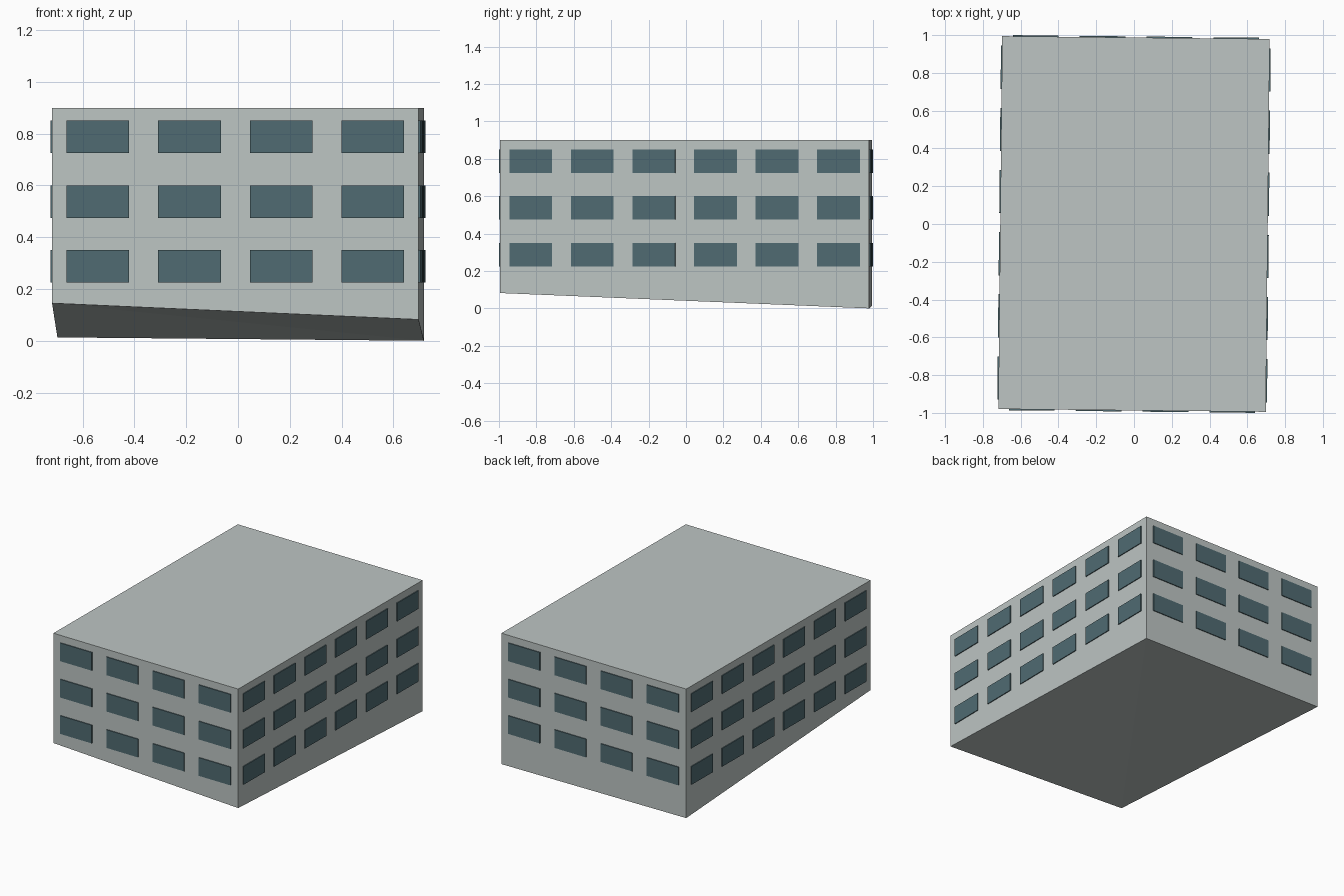
import bpy, bmesh, math
from mathutils import Matrix, Vector

if "Cube" in bpy.data.objects:
    bpy.data.objects.remove(bpy.data.objects["Cube"])

HX, HY, TOP = 0.708, 0.987, 0.90
TILT = Matrix.Rotation(-0.0105, 4, 'Z')   # building is turned very slightly
DEPTH = 0.006


def material(name, rgb):
    m = bpy.data.materials.new(name)
    m.diffuse_color = (*rgb, 1)
    m.use_nodes = True
    m.node_tree.nodes["Principled BSDF"].inputs["Base Color"].default_value = m.diffuse_color
    return m


def add_object(name, bm, mat):
    bmesh.ops.recalc_face_normals(bm, faces=bm.faces)
    bmesh.ops.transform(bm, matrix=TILT, verts=bm.verts)
    me = bpy.data.meshes.new(name)
    bm.to_mesh(me)
    bm.free()
    me.materials.append(mat)
    ob = bpy.data.objects.new(name, me)
    bpy.context.collection.objects.link(ob)


wall_mat = material("pale grey wall", (0.51, 0.56, 0.55))
glass_mat = material("slate blue glass", (0.08, 0.147, 0.168))

# Building block: flat roof, base following sloping ground
corners = [(-1, -1, 0.145), (1, -1, 0.082), (1, 1, 0.0), (-1, 1, 0.013)]
bm = bmesh.new()
low = [bm.verts.new((sx * HX, sy * HY, z)) for sx, sy, z in corners]
high = [bm.verts.new((sx * HX, sy * HY, TOP)) for sx, sy, z in corners]
bm.faces.new(high)
for i in range(4):
    j = (i + 1) % 4
    bm.faces.new((low[i], low[j], high[j], high[i]))
bm.faces.new((low[0], low[2], low[1]))
bm.faces.new((low[0], low[3], low[2]))
add_object("building_walls", bm, wall_mat)


# Window plates: one grid of thin boxes per wall
def windows(name, angle, half_width, distance, columns, margin):
    bm = bmesh.new()
    turn = Matrix.Rotation(angle, 4, 'Z')
    cell = 2 * half_width / columns
    for row in range(3):
        for col in range(columns):
            pos = Vector((-half_width + (col + 0.5) * cell,
                          -distance - DEPTH / 2, 0.2875 + 0.25 * row))
            size = Matrix.Diagonal((cell - 2 * margin, DEPTH, 0.125, 1))
            bmesh.ops.create_cube(bm, size=1, matrix=turn @ Matrix.Translation(pos) @ size)
    add_object(name, bm, glass_mat)


windows("front_windows", 0, HX, HY, 4, 0.056)
windows("right_windows", math.pi / 2, HY, HX, 6, 0.05)
windows("back_windows", math.pi, HX, HY, 4, 0.056)
windows("left_windows", -math.pi / 2, HY, HX, 6, 0.05)
